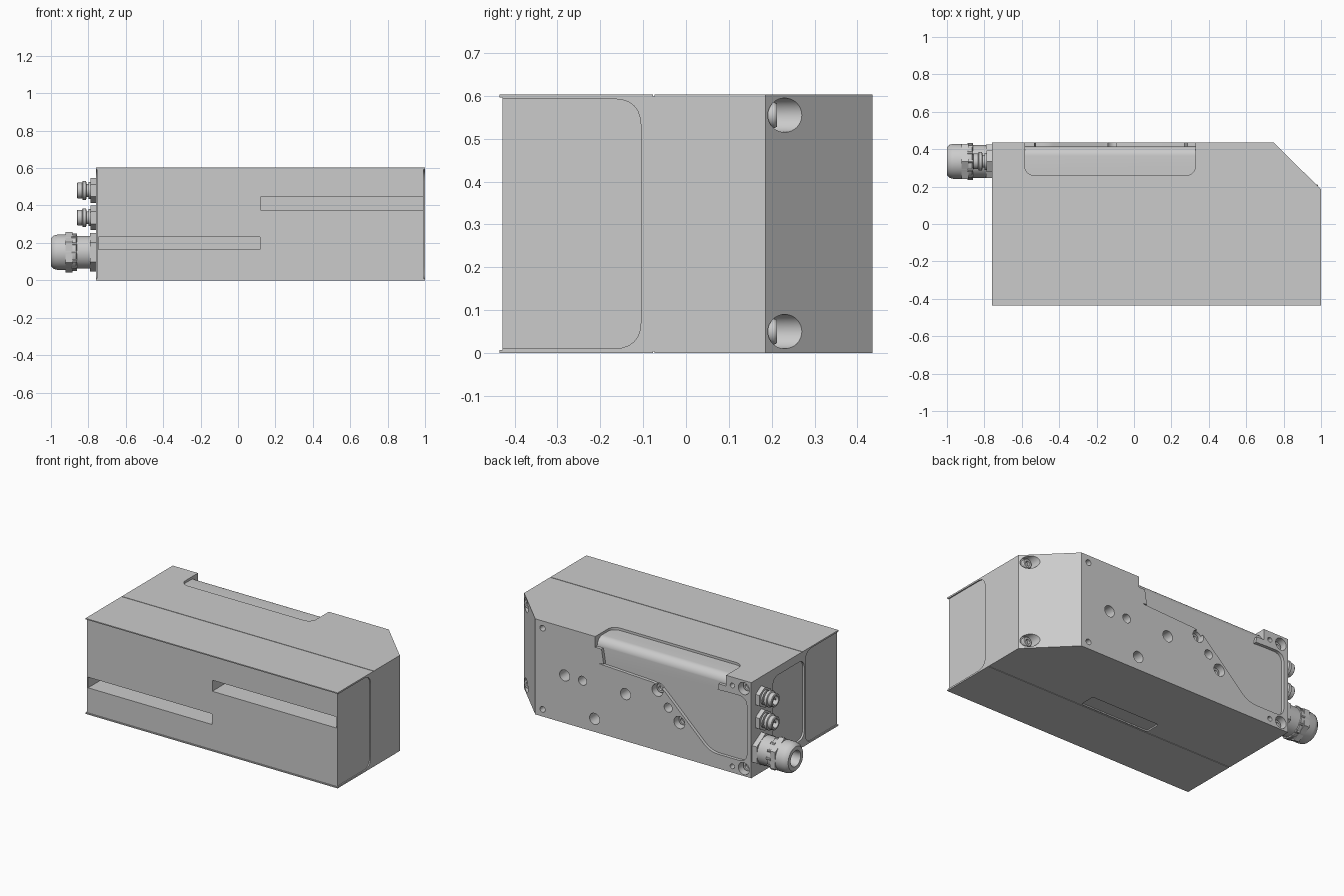
import bpy, bmesh
from math import sin, cos, pi
from mathutils import Vector

if "Cube" in bpy.data.objects:
    bpy.data.objects.remove(bpy.data.objects["Cube"])

MAP = {'x': lambda u, v, w: (w, u, v),
       'y': lambda u, v, w: (u, w, v),
       'z': lambda u, v, w: (u, v, w)}


def finish(name, bm):
    bmesh.ops.recalc_face_normals(bm, faces=bm.faces[:])
    me = bpy.data.meshes.new(name)
    bm.to_mesh(me)
    bm.free()
    ob = bpy.data.objects.new(name, me)
    bpy.context.collection.objects.link(ob)
    return ob


def prism(name, pts, axis, lo, hi, bevel_if=None):
    """Extrude a 2D outline along an axis."""
    bm = bmesh.new()
    a = [bm.verts.new(MAP[axis](u, v, lo)) for u, v in pts]
    b = [bm.verts.new(MAP[axis](u, v, hi)) for u, v in pts]
    bm.faces.new(a)
    bm.faces.new(b)
    n = len(pts)
    for i in range(n):
        bm.faces.new((a[i], a[(i + 1) % n], b[(i + 1) % n], b[i]))
    if bevel_if:
        edges = [e for e in bm.edges if bevel_if(e)]
        bmesh.ops.bevel(bm, geom=edges, offset=0.05, segments=6, profile=0.5, affect='EDGES')
    return finish(name, bm)


def rect(u0, u1, v0, v1):
    return [(u0, v0), (u1, v0), (u1, v1), (u0, v1)]


def circle(u, v, r, n=32, turn=0.0):
    return [(u + r * cos(turn + 2 * pi * i / n), v + r * sin(turn + 2 * pi * i / n)) for i in range(n)]


def rounded(pts, r, n=6):
    """Round every corner of an outline with a quadratic curve."""
    out = []
    for i, p in enumerate(pts):
        p, q, s = Vector(p), Vector(pts[i - 1]), Vector(pts[(i + 1) % len(pts)])
        a = p + (q - p).normalized() * min(r, (q - p).length * .45)
        b = p + (s - p).normalized() * min(r, (s - p).length * .45)
        for k in range(n + 1):
            t = k / n
            out.append(tuple(a * (1 - t) ** 2 + p * 2 * t * (1 - t) + b * t * t))
    return out


def lathe(name, prof, axis, u, v, n=32):
    """Closed solid of revolution; profile is (radius, position along axis)."""
    bm = bmesh.new()
    rings = [[bm.verts.new(MAP[axis](a, b, t)) for a, b in circle(u, v, r, n)] for r, t in prof]
    for p, q in zip(rings, rings[1:]):
        for i in range(n):
            bm.faces.new((p[i], p[(i + 1) % n], q[(i + 1) % n], q[i]))
    bm.faces.new(rings[0])
    bm.faces.new(rings[-1])
    return finish(name, bm)


# main housing with chamfered rear corner
L, R = -.76, 1.0
body = prism('housing', [(L, -.435), (R, -.435), (R, .185), (.748, .435), (L, .435)], 'z', 0, .603)


def cut(cutter):
    cutter.hide_render = True
    m = body.modifiers.new('cut', 'BOOLEAN')
    m.operation, m.solver, m.object = 'DIFFERENCE', 'EXACT', cutter
    bpy.context.view_layer.objects.active = body
    bpy.ops.object.modifier_apply(modifier=m.name)
    bpy.data.objects.remove(cutter)


# front face set back between the top and bottom sheets
cut(prism('c', rect(-2, 2, .007, .596), 'y', -.6, -.428))

# side covers with rounded inner corners
side = [(-.6, .01), (-.6, .593)] + rounded([(-.4, .593), (-.105, .593), (-.105, .01), (-.4, .01)], .065)[7:21] 
cut(prism('c', side, 'x', R - .007, R + .1))
cut(prism('c', side, 'x', L - .1, L + .007))
cut(prism('c', rounded(rect(-.095, .22, .05, .55), .06), 'x', L - .1, L + .012))

# two long front slots
cut(prism('c', rect(-.747, .118, .165, .232), 'y', -.6, -.13))
cut(prism('c', rect(.12, .988, .375, .445), 'y', -.6, -.13))

# sheet bend seams, top and bottom, and bottom plate recess
for z0, z1 in ((-.1, .004), (.599, .7)):
    cut(prism('c', rect(-2, 2, -.077, -.073), 'z', z0, z1))
cut(prism('c', rounded(rect(-.15, .33, -.065, .035), .015), 'z', -.1, .008))

# shallow rear recess
recess = rounded([(.33, .44), (-.12, .42), (-.47, .09), (-.73, .09), (-.73, .5), (-.585, .5)], .06)
cut(prism('c', [(.33, .8)] + recess + [(-.585, .8)], 'y', .415, .6))
# recess wrapping over the top edge with a rounded corner
arc = [(.365 + .0505 * sin(a), .535 + .053 * cos(a)) for a in [i * pi / 16 for i in range(9)]]
wrap = [(.26, .8), (.26, .588)] + arc + [(.6, .535), (.6, .8)]
cut(prism('c', wrap, 'x', -.584, .329,
          lambda e: all(abs(v.co.y - .26) < 1e-4 for v in e.verts) and abs(e.verts[0].co.x - e.verts[1].co.x) < 1e-4))


# socket screw seated at a given depth, head facing back
def screw(x, y, z, r):
    lathe('socket_screw', [(r, y - .005), (r, y + .02), (r * .9, y + .025),
                           (r * .5, y + .025), (r * .5, y + .008)], 'y', x, z, 24)


# plain holes in the rear: x, z, radius, floor
for x, z, r in [(.543, .30, .035), (.418, .30, .028), (.118, .296, .035), (.334, .082, .035),
                (-.18, .29, .028), (-.628, .55, .015), (-.628, .04, .015),
                (.697, .557, .018), (.697, .045, .018)]:
    cut(prism('c', circle(x, z, r), 'y', .32, .6))
# counterbored rear holes with screws
for x, z in [(-.105, .38), (-.258, .217), (-.708, .552), (-.708, .047)]:
    cut(prism('c', circle(x, z, .038), 'y', .375, .6))
    screw(x, .377, z, .03)
# mounting holes through the chamfer
for z in (.05, .555):
    cut(prism('c', circle(.954, z, .04), 'y', .187, .6))
    screw(.954, .187, z, .03)

# large cable gland
Y, Z = .335, .15
prism('large_gland_base_nut', circle(Y, Z, .104, 6, pi / 6 + pi / 3), 'x', -.792, L + .002)
prism('large_gland_cap_nut', circle(Y, Z, .108, 6, pi / 2), 'x', -.923, -.886)
lathe('large_gland_body', [(.088, -.78), (.088, -.862), (.094, -.865), (.094, -.965), (.089, -.985),
                           (.075, -1.0), (.05, -1.0), (.045, -.99), (.045, -.89)], 'x', Y, Z, 48)
# grip ribs around the large gland
for i in range(12):
    a = 2 * pi * i / 12
    prism('large_gland_rib', circle(Y + .09 * cos(a), Z + .09 * sin(a), .009, 8), 'x', -.89, -.86)

# two small connectors
for z in (.335, .48):
    prism('connector_nut', circle(Y, z, .066, 6, pi / 2), 'x', -.788, L + .002)
    lathe('connector_body', [(.045, -.78), (.045, -.798), (.034, -.8), (.034, -.81), (.05, -.812), (.05, -.83),
                             (.042, -.833), (.042, -.858), (.038, -.862), (.028, -.862), (.028, -.82)],
          'x', Y, z, 32)
    for dy, dz in ((-.012, 0), (.012, 0), (0, .013)):
        prism('connector_pin', circle(Y + dy, z + dz, .004, 8), 'x', -.852, -.815)

# crisp edges, smooth round surfaces
for ob in bpy.context.scene.objects:
    ob.select_set(True)
bpy.context.view_layer.objects.active = body
bpy.ops.object.shade_smooth_by_angle(angle=pi / 6)
